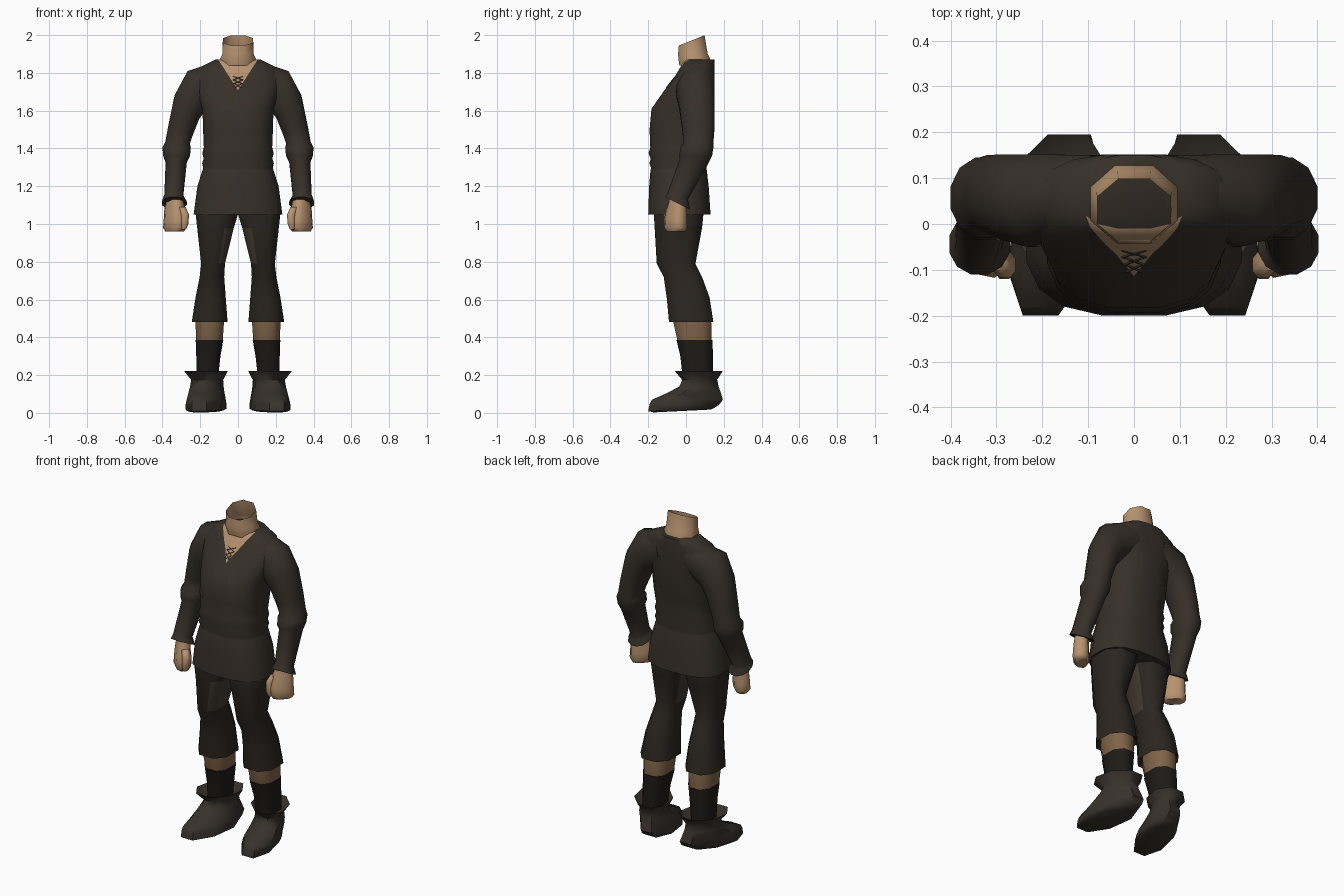
import bpy, bmesh, math


def material(name, rgb):
    m = bpy.data.materials.new(name)
    m.diffuse_color = (*rgb, 1)
    return m


TUNIC = material("dark brown cloth", (0.038, 0.029, 0.0215))
PANTS = material("charcoal brown cloth", (0.024, 0.0185, 0.014))
WORN = material("worn brown cloth", (0.055, 0.042, 0.030))
BOOT = material("boot leather", (0.039, 0.031, 0.024))
SOCK = material("black sock", (0.013, 0.011, 0.009))
SKIN = material("tan skin", (0.47, 0.29, 0.16))
SHIN = material("weathered skin", (0.21, 0.125, 0.065))


def loft(name, rings, mat, n=8, power=2.5, mirror=False, caps=(True, True),
         shear=0, yaw=0, angle=60):
    """Skin rounded rings: (z, centre x, half width, y front, y back, tilt degrees, lean)."""
    bm = bmesh.new()
    loops = []
    norm = math.cos(math.pi / n) ** (2 / power)
    cy, sy = math.cos(math.radians(yaw)), math.sin(math.radians(yaw))
    for ring in rings:
        z, cx, rx, y0, y1, tilt, lean = (tuple(ring) + (0, 0))[:7]
        t = math.radians(tilt)
        loop = []
        for i in range(n):
            a = 2 * math.pi * (i + 0.5) / n
            c, s = math.cos(a), math.sin(a)
            u = math.copysign(abs(c) ** (2 / power), c) / norm * rx
            v = math.copysign(abs(s) ** (2 / power), s) / norm * (y1 - y0) / 2
            dx = u * math.cos(t) - shear * v
            loop.append(bm.verts.new((cx + dx * cy - v * sy, (y0 + y1) / 2 + dx * sy + v * cy,
                                      z + u * math.sin(t) + v * lean)))
        loops.append(loop)
    for a, b in zip(loops, loops[1:]):
        for i in range(n):
            j = (i + 1) % n
            bm.faces.new((a[i], a[j], b[j], b[i]))
    if caps[0]:
        bm.faces.new(loops[0])
    if caps[1]:
        bm.faces.new(loops[-1])
    bmesh.ops.recalc_face_normals(bm, faces=bm.faces)
    me = bpy.data.meshes.new(name)
    bm.to_mesh(me)
    bm.free()
    me.materials.append(mat)
    ob = bpy.data.objects.new(name, me)
    bpy.context.collection.objects.link(ob)
    bpy.ops.object.select_all(action='DESELECT')
    ob.select_set(True)
    bpy.context.view_layer.objects.active = ob
    bpy.ops.object.shade_smooth_by_angle(angle=math.radians(angle))
    if mirror:
        ob.modifiers.new("mirror", 'MIRROR').use_mirror_merge = False
    return ob


# Tunic body with two belt rolls at the waist
tunic = loft("tunic", [
    (1.05, 0, 0.235, -0.20, 0.13), (1.20, 0, 0.215, -0.195, 0.12),
    (1.285, 0, 0.188, -0.188, 0.11), (1.297, 0, 0.184, -0.184, 0.107),
    (1.32, 0, 0.190, -0.194, 0.115), (1.345, 0, 0.182, -0.187, 0.109),
    (1.375, 0, 0.189, -0.198, 0.118), (1.405, 0, 0.181, -0.189, 0.113),
    (1.50, 0, 0.185, -0.193, 0.135), (1.61, 0, 0.188, -0.183, 0.148),
    (1.70, 0, 0.215, -0.12, 0.152), (1.77, 0, 0.230, -0.065, 0.152),
    (1.83, 0, 0.200, -0.03, 0.152), (1.87, 0, 0.12, -0.01, 0.15)], TUNIC, n=16, power=2.6)

# V neckline cut into the chest, showing skin
V_LOW, V_SLOPE = 1.708, 1.55
tunic.data.materials.append(SKIN)
bm = bmesh.new()
bm.from_mesh(tunic.data)
for side in (1, -1):
    bmesh.ops.bisect_plane(bm, geom=bm.verts[:] + bm.edges[:] + bm.faces[:],
                           plane_co=(0, 0, V_LOW), plane_no=(side * V_SLOPE, 0, -1))
for f in bm.faces:
    c = f.calc_center_median()
    if c.z > V_LOW + V_SLOPE * abs(c.x) and c.y < 0.05:
        f.material_index = 1
bm.to_mesh(tunic.data)
bm.free()

# Lacing across the neckline
cu = bpy.data.curves.new("neck_lacing", 'CURVE')
cu.dimensions = '3D'
cu.bevel_depth, cu.bevel_resolution = 0.0025, 0
for k in range(3):
    za, zb = 1.722 + 0.02 * k, 1.742 + 0.02 * k
    for side in (1, -1):
        sp = cu.splines.new('POLY')
        sp.points.add(1)
        for p, z, s in ((sp.points[0], za, side), (sp.points[1], zb, -side)):
            p.co = (s * (0.016 + 0.006 * k), -0.122 + (z - 1.70) * 0.79, z, 1)
cu.materials.append(TUNIC)
bpy.context.collection.objects.link(bpy.data.objects.new("neck_lacing", cu))

# Open neck with a slanted top
loft("neck", [(1.84, 0, 0.088, -0.035, 0.125), (1.873, 0, 0.095, -0.04, 0.128),
              (1.90, 0, 0.083, -0.042, 0.115), (1.972, 0, 0.08, -0.038, 0.098, 0, 0.4)],
     SKIN, power=2.1, caps=(False, False))

# Sleeves with elbow roll and flared cuff
loft("sleeve", [
    (1.765, 0.09, 0.10, 0.0, 0.15, 80), (1.705, 0.22, 0.115, -0.05, 0.152, 66),
    (1.62, 0.27, 0.090, -0.035, 0.152, 43), (1.50, 0.303, 0.070, -0.02, 0.15, 22),
    (1.43, 0.32, 0.065, -0.012, 0.145, 5), (1.405, 0.325, 0.075, -0.03, 0.145),
    (1.36, 0.325, 0.071, -0.035, 0.138), (1.33, 0.327, 0.056, -0.033, 0.115, 0, -0.2),
    (1.15, 0.340, 0.050, -0.095, 0.01, 0, -0.4), (1.135, 0.34, 0.055, -0.10, 0.015, 0, -0.45),
    (1.11, 0.337, 0.066, -0.11, 0.022, 0, -0.5)], TUNIC, n=12, power=2.1, mirror=True)

# Fists turned inward, with thumbs
loft("hand", [
    (1.13, 0.335, 0.045, -0.08, -0.01), (1.07, 0.335, 0.058, -0.09, -0.012),
    (1.02, 0.332, 0.064, -0.099, -0.013), (0.98, 0.335, 0.064, -0.098, -0.012),
    (0.96, 0.335, 0.052, -0.088, -0.022)], SKIN, mirror=True, yaw=45, power=2.8)
loft("thumb", [
    (1.09, 0.30, 0.022, -0.10, -0.055), (1.05, 0.281, 0.022, -0.118, -0.06),
    (1.00, 0.283, 0.020, -0.12, -0.07), (0.97, 0.287, 0.012, -0.11, -0.08)],
    SKIN, mirror=True)

# Breeches, with a worn patch along the inner thigh
legs = loft("breeches_leg", [
    (1.14, 0.10, 0.10, -0.16, 0.09), (1.05, 0.1125, 0.1115, -0.17, 0.092),
    (0.98, 0.119, 0.097, -0.166, 0.085), (0.79, 0.132, 0.063, -0.155, 0.05),
    (0.72, 0.138, 0.065, -0.118, 0.085), (0.61, 0.145, 0.080, -0.102, 0.125),
    (0.48, 0.150, 0.095, -0.09, 0.145), (0.50, 0.150, 0.083, -0.08, 0.138)],
    PANTS, mirror=True)
legs.data.materials.append(WORN)
for f in legs.data.polygons:
    if f.normal.x < -0.8 and 0.79 < f.center.z < 1.05:
        f.material_index = 1

# Bare shins and socks
loft("shin", [(0.50, 0.15, 0.075, -0.065, 0.128), (0.47, 0.15, 0.075, -0.065, 0.136),
              (0.38, 0.151, 0.070, -0.045, 0.136)], SHIN, mirror=True)
loft("sock", [(0.385, 0.151, 0.073, -0.05, 0.140), (0.30, 0.157, 0.064, -0.03, 0.143),
              (0.19, 0.163, 0.058, -0.018, 0.143)], SOCK, mirror=True)

# Boots with a flared top, toes turned out
loft("boot", [
    (0.19, 0.165, 0.065, -0.01, 0.15), (0.222, 0.17, 0.105, -0.06, 0.195),
    (0.175, 0.163, 0.077, -0.02, 0.165), (0.14, 0.165, 0.080, -0.035, 0.172),
    (0.105, 0.167, 0.084, -0.10, 0.185), (0.07, 0.168, 0.088, -0.180, 0.195),
    (0.045, 0.169, 0.093, -0.193, 0.178), (0.018, 0.169, 0.093, -0.20, 0.15, 0, 0.05),
    (0.010, 0.169, 0.080, -0.17, 0.13, 0, 0.05)],
    BOOT, mirror=True, shear=0.2, power=2.0, angle=50)
